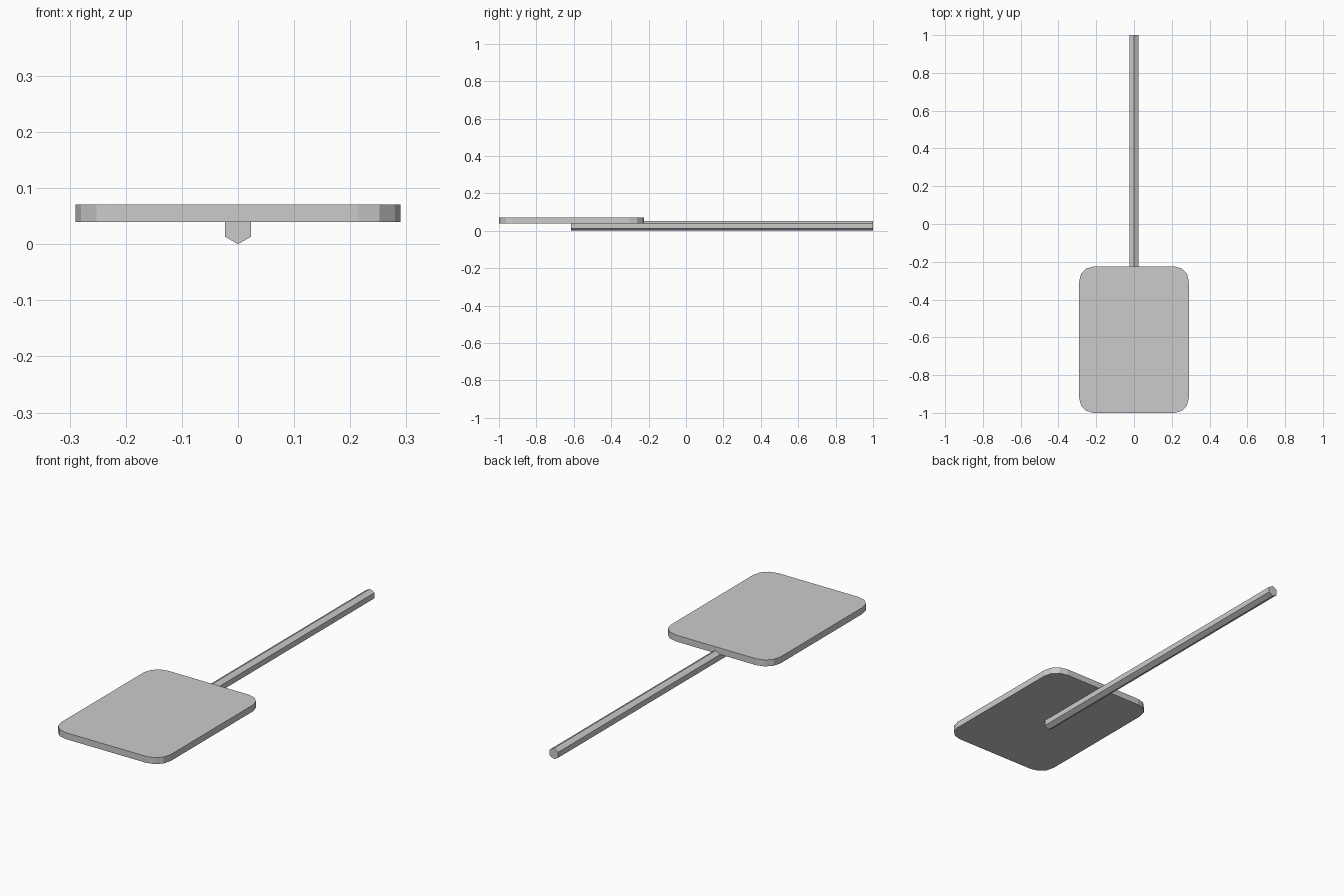
import bpy, bmesh
from math import sin, cos, pi, radians

if "Cube" in bpy.data.objects:
    bpy.data.objects.remove(bpy.data.objects["Cube"])


def prism(name, base, offset):
    """Extrude a closed flat outline along an offset into a solid."""
    bm = bmesh.new()
    face = bm.faces.new([bm.verts.new(p) for p in base])
    ext = bmesh.ops.extrude_face_region(bm, geom=[face], use_keep_orig=True)
    moved = [v for v in ext["geom"] if isinstance(v, bmesh.types.BMVert)]
    bmesh.ops.translate(bm, verts=moved, vec=offset)
    bmesh.ops.recalc_face_normals(bm, faces=bm.faces)
    mesh = bpy.data.meshes.new(name)
    bm.to_mesh(mesh)
    bm.free()
    obj = bpy.data.objects.new(name, mesh)
    bpy.context.collection.objects.link(obj)
    return obj


def rounded_rectangle(cy, half_x, half_y, r, z, segments=3):
    """Outline in the XY plane, with faceted round corners."""
    points = []
    for k, (sx, sy) in enumerate([(1, 1), (-1, 1), (-1, -1), (1, -1)]):
        for i in range(segments + 1):
            a = (k + i / segments) * pi / 2
            points.append((sx * (half_x - r) + r * cos(a),
                           cy + sy * (half_y - r) + r * sin(a), z))
    return points


# Flat blade with three-sided corner rounding
prism("blade", rounded_rectangle(-0.6125, 0.29, 0.3875, 0.076, 0.04), (0, 0, 0.031))

# Six-sided handle, standing on one edge and running under the blade
R = 0.0265
hexagon = [(R * sin(radians(60 * i)), -0.615, R + R * cos(radians(60 * i)))
           for i in range(6)]
prism("handle", hexagon, (0, 1.615, 0))
